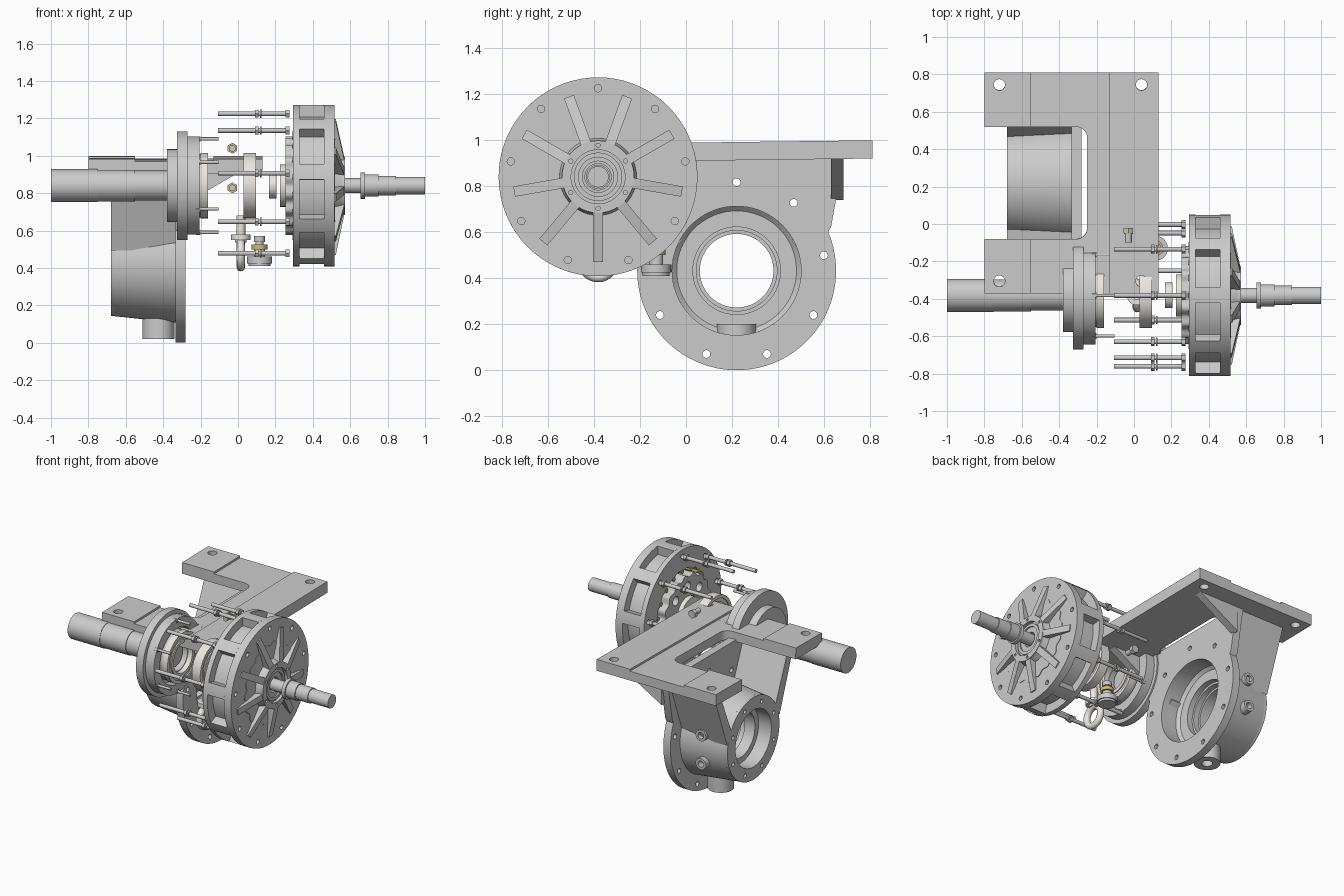
import bpy, bmesh
from math import sin, cos, pi, radians, hypot
from mathutils import Matrix

if "Cube" in bpy.data.objects:
    bpy.data.objects.remove(bpy.data.objects["Cube"])

# local (u, v, w) -> world; w is the extrusion / turning axis
AX = {'x': Matrix(((0, 0, 1, 0), (1, 0, 0, 0), (0, 1, 0, 0), (0, 0, 0, 1))),
      'y': Matrix(((0, 1, 0, 0), (0, 0, 1, 0), (1, 0, 0, 0), (0, 0, 0, 1))),
      'z': Matrix.Identity(4)}
T = Matrix.Translation


def material(name, col):
    m = bpy.data.materials.new(name)
    m.diffuse_color = (*col, 1)
    m.use_nodes = True
    m.node_tree.nodes["Principled BSDF"].inputs["Base Color"].default_value = m.diffuse_color
    return m


CREAM = material("cream", (0.83, 0.80, 0.76))
BRASS = material("brass", (0.6, 0.52, 0.15))


def finish(name, bm, mat=None):
    bmesh.ops.remove_doubles(bm, verts=bm.verts, dist=1e-5)
    bmesh.ops.recalc_face_normals(bm, faces=bm.faces)
    me = bpy.data.meshes.new(name)
    bm.to_mesh(me)
    bm.free()
    me.shade_smooth()
    me.set_sharp_from_angle(angle=radians(32))
    if mat:
        me.materials.append(mat)
    ob = bpy.data.objects.new(name, me)
    bpy.context.collection.objects.link(ob)
    return ob


def lathe(name, prof, axis='x', at=(0, 0, 0), seg=64, mat=None):
    """Turn a closed (w, r) profile about an axis."""
    bm = bmesh.new()
    M = T(at) @ AX[axis]
    rings = []
    for w, r in prof:
        n = 1 if r == 0 else seg
        rings.append([bm.verts.new(M @ T((r * cos(2 * pi * i / seg), r * sin(2 * pi * i / seg), w)).translation)
                      for i in range(n)])
    for a, b in zip(rings, rings[1:] + rings[:1]):
        for i in range(seg):
            j = (i + 1) % seg
            q = [a[i % len(a)], a[j % len(a)], b[j % len(b)], b[i % len(b)]]
            q = list(dict.fromkeys(q))
            if len(q) > 2:
                bm.faces.new(q)
    return finish(name, bm, mat)


def rod(name, steps, **kw):
    """Solid stepped rod from (start, end, radius) pieces."""
    prof = [(steps[0][0], 0)]
    for a, b, r in steps:
        prof += [(a, r), (b, r)]
    return lathe(name, prof + [(steps[-1][1], 0)], **kw)


def ring(name, w0, w1, r0, r1, **kw):
    return lathe(name, [(w0, r0), (w0, r1), (w1, r1), (w1, r0)], **kw)


def plate(name, loops, w0, w1, M=AX['z'], mat=None):
    """Extrude an outline with holes from w0 to w1."""
    cu = bpy.data.curves.new(name, 'CURVE')
    cu.dimensions, cu.fill_mode, cu.extrude = '2D', 'BOTH', (w1 - w0) / 2
    for pts in loops:
        s = cu.splines.new('POLY')
        s.points.add(len(pts) - 1)
        for p, (u, v) in zip(s.points, pts):
            p.co = (u, v, 0, 1)
        s.use_cyclic_u = True
    tmp = bpy.data.objects.new(name, cu)
    me = tmp.to_mesh()
    bm = bmesh.new()
    bm.from_mesh(me)
    tmp.to_mesh_clear()
    bpy.data.objects.remove(tmp)
    bm.transform(M @ T((0, 0, (w0 + w1) / 2)))
    return finish(name, bm, mat)


def arc(r, a0=0, a1=360, n=72, c=(0, 0)):
    full = a1 - a0 == 360
    return [(c[0] + r * cos(t), c[1] + r * sin(t))
            for t in (radians(a0 + (a1 - a0) * i / (n if full else n - 1)) for i in range(n))]


def holes(n, R, r, a0=90):
    return [arc(r, n=14, c=(R * cos(radians(a0 + 360 * k / n)), R * sin(radians(a0 + 360 * k / n)))) for k in range(n)]


def scallop(r, amp, n):
    return [((r + amp * cos(n * t)) * cos(t), (r + amp * cos(n * t)) * sin(t))
            for t in (2 * pi * i / (n * 10) for i in range(n * 10))]


# ---- bearing housing, axis along x ----
HY, HZ = 0.22, 0.432
HC = (0, HY, HZ)
HM = T(HC) @ AX['x']
wall = arc(0.432, 157, 383, 72) + [(0.41, 0.19), (0.465, 0.49), (-0.465, 0.49), (-0.41, 0.19)]
plate("housing_flange", [wall, arc(0.28)] + holes(9, 0.385, 0.017), -0.335, -0.28, HM)
lathe("housing_body", [(-0.33, 0.28), (-0.33, 0.325), (-0.66, 0.29), (-0.66, 0.2), (-0.58, 0.2), (-0.58, 0.16),
                       (-0.5, 0.16), (-0.5, 0.175), (-0.46, 0.175), (-0.46, 0.19), (-0.42, 0.19), (-0.42, 0.26),
                       (-0.40, 0.28)], at=HC, seg=80)
plate("housing_end_ring", [arc(0.29), arc(0.2)] + holes(8, 0.245, 0.014, 22), -0.68, -0.66, HM)
lathe("drain_boss", [(0.02, 0.035), (0.02, 0.085), (0.2, 0.085), (0.2, 0), (0.06, 0), (0.06, 0.035)],
      'z', (-0.425, HY, 0), 40)
for z in (0.53, 0.33):
    lathe("side_port", [(0.42, 0), (0.42, 0.04), (0.55, 0.04), (0.55, 0.022), (0.5, 0.022), (0.5, 0)],
          'y', (-0.5, 0, z), 28)
for s in (-1, 1):
    plate("side_wall", [[(s * u, v) for u, v in ((0.45, 0.49), (0.39, 0.49), (0.24, 0.13), (0.292, 0.06))]],
          -0.68, -0.33, HM)
    w = sorted((HY + s * 0.41, HY + s * 0.465))
    plate("gusset", [[(0.925, -0.29), (0.925, 0.03), (0.74, -0.29)]], w[0], w[1], AX['y'])

# ---- mounting plate, slightly tilted, with a notch ----
TILT = T((0, HY, 0.95)) @ Matrix.Rotation(0.0127, 4, 'X') @ T((0, 0, -0.95))
u_shape = ([(-0.8, -0.59), (0.13, -0.59), (0.13, 0.59), (-0.8, 0.59), (-0.8, 0.3)]
           + arc(0.06, 90, 0, 8, (-0.31, 0.24)) + arc(0.06, 0, -90, 8, (-0.31, -0.24)) + [(-0.8, -0.3)])
feet = [(x, y) for x in (-0.72, 0.04) for y in (-0.525, 0.525)]
plate("mounting_plate", [u_shape] + [arc(0.03, n=24, c=f) for f in feet], 0.912, 0.977, TILT)
for s in (-1, 1):
    pad = [(-0.8, s * 0.3), (-0.55, s * 0.3), (-0.55, s * 0.59), (-0.8, s * 0.59)]
    plate("foot_pad", [pad, arc(0.03, n=24, c=(-0.72, s * 0.525))], 0.975, 0.991, TILT)
strip = [(-0.13, -0.59), (0.13, -0.59), (0.13, 0.59), (-0.13, 0.59)]
plate("strip_pad", [strip] + [arc(0.03, n=24, c=(0.04, s * 0.525)) for s in (-1, 1)], 0.975, 0.991, TILT)

# ---- pin-gear casing, exploded along x ----
C = (0, -0.382, 0.84)
CM = T(C) @ AX['x']
bolt_holes = holes(9, 0.385, 0.016)
plate("casing_rim", [arc(0.432), scallop(0.285, 0.008, 18)] + bolt_holes, 0.295, 0.33, CM)
notched = []
for k in range(9):
    a = 30 + 40 * k
    notched += arc(0.37, a - 14.5, a + 14.5, 8) + arc(0.432, a + 14.5, a + 25.5, 5)
plate("casing_windows", [notched, arc(0.3)], 0.33, 0.46, CM)
plate("casing_cover", [arc(0.432), arc(0.11)] + bolt_holes, 0.46, 0.515, CM)
plate("cover_scallop", [scallop(0.275, 0.01, 18), arc(0.12)], 0.51, 0.519, CM)
for k in range(9):
    plate("cover_rib", [[(0.13, 0.5), (0.37, 0.5), (0.37, 0.523), (0.155, 0.568)]], -0.0225, 0.0225,
          T(C) @ Matrix.Rotation(radians(40 * k - 60), 4, 'X') @ AX['y'])
lathe("cover_hub", [(0.46, 0.117), (0.51, 0.17), (0.555, 0.157), (0.555, 0.117)], at=C)
plate("hub_cap", [arc(0.157), arc(0.117)] + holes(6, 0.137, 0.009), 0.555, 0.571, CM)
ring("hub_bearing", 0.5, 0.55, 0.05, 0.12, at=C)
ring("hub_seal", 0.54, 0.56, 0.085, 0.105, at=C)
for k in range(18):
    t = 2 * pi * (k + .5) / 18
    rod("roller_pin", [(0.292, 0.34, 0.014)], at=(0, C[1] + 0.277 * cos(t), C[2] + 0.277 * sin(t)),
        seg=12, mat=BRASS)

# ---- cycloid disc and input shaft ----
plate("cycloid_disc", [scallop(0.255, 0.01, 17), arc(0.115)] + holes(8, 0.185, 0.032), 0.255, 0.34, CM)
ring("eccentric_bearing", 0.225, 0.29, 0.06, 0.113, at=C, mat=CREAM)
rod("input_shaft", [(0.29, 0.655, 0.04), (0.655, 0.68, 0.07), (0.68, 0.75, 0.059), (0.75, 0.845, 0.052),
                    (0.845, 1.0, 0.046)], at=C, seg=48)

# ---- long studs with nuts ----
for k in range(9):
    t = radians(90 + 40 * k)
    p = (0, C[1] + 0.385 * cos(t), C[2] + 0.385 * sin(t))
    rod("stud", [(-0.107, 0.255, 0.0125)], at=p, seg=16)
    for a, b, r in ((0.255, 0.275, 0.024), (0.09, 0.11, 0.024)):
        rod("stud_nut", [(a, b, r)], at=p, seg=6)
    ring("stud_washer", 0.118, 0.126, 0.012, 0.022, at=p, seg=20)

# ---- loose bearings ----
for x0, x1, r0, r1 in ((0.03, 0.095, 0.105, 0.175), (0.165, 0.205, 0.035, 0.068), (-0.2, -0.16, 0.105, 0.175)):
    d, g = (r1 - r0) / 3, 0.008
    lathe("loose_bearing", [(x0, r0), (x0, r0 + d), (x0 + g, r0 + d), (x0 + g, r1 - d), (x0, r1 - d), (x0, r1),
                            (x1, r1), (x1, r1 - d), (x1 - g, r1 - d), (x1 - g, r0 + d), (x1, r0 + d), (x1, r0)],
          at=C, mat=CREAM)

# ---- output shaft and cover ----
rod("output_shaft", [(-1.0, -0.75, 0.088), (-0.75, -0.55, 0.085), (-0.55, -0.22, 0.08)], at=C)
lathe("output_cover", [(-0.38, 0.08), (-0.38, 0.195), (-0.325, 0.195), (-0.325, 0.29), (-0.27, 0.29), (-0.27, 0.262),
                       (-0.205, 0.262), (-0.205, 0.195), (-0.265, 0.195), (-0.265, 0.08)], at=C, seg=80)
ring("output_hub", -0.27, -0.195, 0.1, 0.17, at=C)
for k in range(6):
    t = radians(90 + 60 * k)
    p = (0, C[1] + 0.25 * cos(t), C[2] + 0.25 * sin(t))
    rod("cover_screw", [(-0.23, -0.105, 0.009)], at=p, seg=12)
    rod("cover_screw_head", [(-0.225, -0.2, 0.016)], at=p, seg=6)

# ---- side plugs ----
for z in (1.04, 0.828):
    p = (-0.03, 0, z)
    rod("plug_head", [(-0.048, -0.022, 0.029)], axis='y', at=p, seg=6)
    rod("plug_shank", [(-0.1, -0.04, 0.018)], axis='y', at=p, seg=20)
    ring("plug_washer", -0.054, -0.048, 0.018, 0.024, axis='y', at=p, seg=24, mat=BRASS)

# ---- lifting eye, hanging ----
E = (0.015, C[1], 0)
lathe("eye_ring", [(0.022 * cos(i * pi / 6), 0.068 + 0.022 * sin(i * pi / 6)) for i in range(12)],
      at=(E[0], E[1], 0.472), seg=40, mat=CREAM)
rod("eye_stem", [(0.535, 0.55, 0.03), (0.55, 0.58, 0.052), (0.58, 0.68, 0.024)], axis='z', at=E, seg=32, mat=CREAM)

# ---- breather plug ----
B = (0.115, -0.13, 0)
rod("breather", [(0.41, 0.425, 0.058), (0.425, 0.46, 0.066), (0.46, 0.5, 0.03), (0.525, 0.54, 0.022),
                 (0.54, 0.57, 0.03)], axis='z', at=B, seg=36)
ring("breather_gasket", 0.5, 0.525, 0.018, 0.042, axis='z', at=B, seg=32, mat=BRASS)
